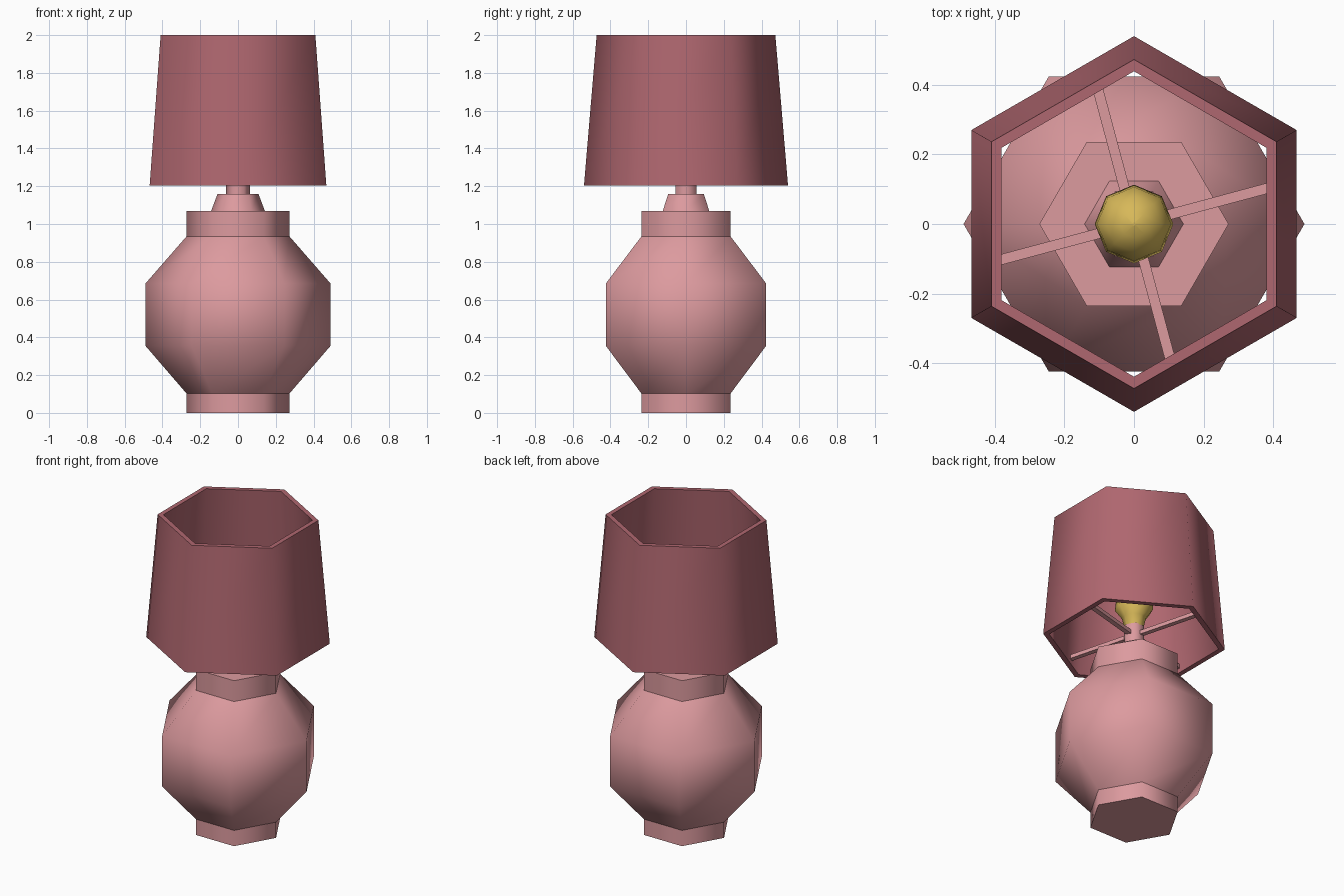
import bpy
import bmesh
from math import pi, cos, sin, radians
from mathutils import Matrix

if "Cube" in bpy.data.objects:
    bpy.data.objects.remove(bpy.data.objects["Cube"])


def material(name, rgb):
    m = bpy.data.materials.new(name)
    m.diffuse_color = (*rgb, 1)
    m.use_nodes = True
    m.node_tree.nodes["Principled BSDF"].inputs["Base Color"].default_value = m.diffuse_color
    return m


PINK = material("light pink", (0.72, 0.325, 0.345))
ROSE = material("dark rose", (0.43, 0.135, 0.16))
GOLD = material("bulb yellow", (0.68, 0.48, 0.10))


def finish(name, bm, mat):
    bmesh.ops.recalc_face_normals(bm, faces=bm.faces)
    me = bpy.data.meshes.new(name)
    bm.to_mesh(me)
    bm.free()
    me.materials.append(mat)
    ob = bpy.data.objects.new(name, me)
    bpy.context.collection.objects.link(ob)
    return ob


def lathe(name, profile, mat, sides=6, turn=0.0, loop=False):
    """Spin (radius, z) points; slanted faces are smooth, level faces flat."""
    bm = bmesh.new()
    rings = [[bm.verts.new((r * cos(turn + 2 * pi * i / sides),
                            r * sin(turn + 2 * pi * i / sides), z))
              for i in range(sides)] for r, z in profile]
    pairs = list(zip(rings, rings[1:]))
    if loop:
        pairs.append((rings[-1], rings[0]))
    for a, b in pairs:
        for i in range(sides):
            j = (i + 1) % sides
            f = bm.faces.new((a[i], a[j], b[j], b[i]))
            f.smooth = abs(a[0].co.z - b[0].co.z) > 1e-4
    if not loop:
        bm.faces.new(rings[0][::-1])
        bm.faces.new(rings[-1])
    return finish(name, bm, mat)


# Ceramic base, stacked hexagonal parts
lathe("foot", [(0.272, 0), (0.272, 0.102)], PINK)
lathe("body", [(0.272, 0.102), (0.49, 0.355), (0.49, 0.685), (0.272, 0.935)], PINK)
lathe("collar", [(0.272, 0.935), (0.272, 1.07)], PINK)
lathe("neck_cone", [(0.142, 1.07), (0.108, 1.16)], PINK)
lathe("stem", [(0.063, 1.16), (0.063, 1.30)], PINK)

# Light bulb
lathe("bulb", [(0.05, 1.27), (0.07, 1.36), (0.113, 1.42), (0.106, 1.48),
               (0.08, 1.53), (0.04, 1.56), (0.005, 1.57)], GOLD, sides=8)

# Hollow hexagonal shade, corners towards front and back
lathe("shade", [(0.54, 1.205), (0.473, 2.0), (0.439, 2.0), (0.504, 1.205)],
      ROSE, turn=pi / 2, loop=True)

# Four spokes holding the shade
bm = bmesh.new()
for k in range(4):
    mat = (Matrix.Rotation(radians(15 + 90 * k), 4, 'Z')
           @ Matrix.Translation((0.25, 0, 1.245))
           @ Matrix.Diagonal((0.42, 0.03, 0.025, 1)))
    bmesh.ops.create_cube(bm, size=1, matrix=mat)
finish("shade_spokes", bm, PINK)
